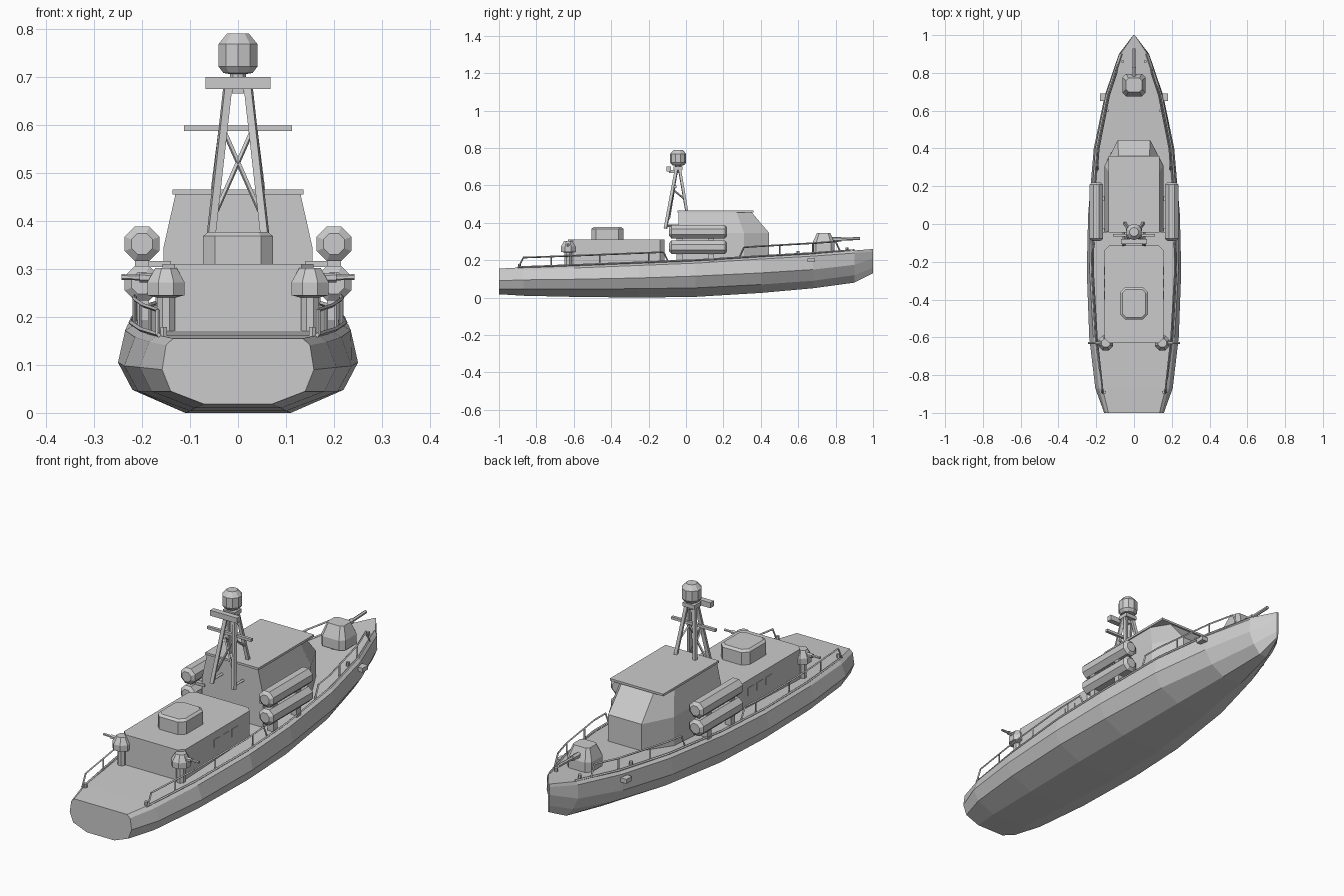
import bpy, bmesh, math
from mathutils import Vector

if "Cube" in bpy.data.objects:
    bpy.data.objects.remove(bpy.data.objects["Cube"])

GREY = bpy.data.materials.new("ship grey")
GREY.use_nodes = True
GREY.diffuse_color = (0.6, 0.6, 0.6, 1)
GREY.node_tree.nodes["Principled BSDF"].inputs["Base Color"].default_value = (0.6, 0.6, 0.6, 1)


def finish(name, bm):
    bmesh.ops.recalc_face_normals(bm, faces=bm.faces)
    mesh = bpy.data.meshes.new(name)
    bm.to_mesh(mesh)
    bm.free()
    mesh.materials.append(GREY)
    ob = bpy.data.objects.new(name, mesh)
    bpy.context.collection.objects.link(ob)
    return ob


def loft(name, rings):
    """Skin a list of closed point rings and cap both ends."""
    bm = bmesh.new()
    vs = [[bm.verts.new(p) for p in r] for r in rings]
    n = len(vs[0])
    for a, b in zip(vs, vs[1:]):
        for i in range(n):
            j = (i + 1) % n
            bm.faces.new((a[i], a[j], b[j], b[i]))
    bm.faces.new(vs[0])
    bm.faces.new(vs[-1])
    return finish(name, bm)


def box(name, x, y, z):
    ring = lambda h: [(x[0], y[0], h), (x[1], y[0], h), (x[1], y[1], h), (x[0], y[1], h)]
    return loft(name, [ring(z[0]), ring(z[1])])


def chamfered(hx, y0, y1, z, c):
    """Rectangle outline with cut corners."""
    half = [(hx - c, y0), (hx, y0 + c), (hx, y1 - c), (hx - c, y1)]
    return [(x, y, z) for x, y in half] + [(-x, y, z) for x, y in reversed(half)]


def lathe(name, centre, profile, sides=8, axis="Z"):
    """Turn (radius, distance) pairs around an axis."""
    rings = []
    for r, d in profile:
        ring = []
        for k in range(sides):
            a = math.tau * (k + 0.5) / sides
            u, v = r * math.cos(a), r * math.sin(a)
            p = {"X": (d, u, v), "Y": (u, d, v), "Z": (u, v, d)}[axis]
            ring.append(Vector(centre) + Vector(p))
        rings.append(ring)
    return loft(name, rings)


def tube(name, pts, r, sides=4):
    """Thin bars joining consecutive points."""
    bm = bmesh.new()
    for a, b in zip(pts, pts[1:]):
        a, b = Vector(a), Vector(b)
        rot = (b - a).to_track_quat("Z", "Y")
        m = rot.to_matrix().to_4x4()
        m.translation = (a + b) / 2
        bmesh.ops.create_cone(bm, cap_ends=True, segments=sides, radius1=r, radius2=r,
                              depth=(b - a).length, matrix=m)
    return finish(name, bm)


# Hull: y, deck half width, widest, chine, bottom half widths, then heights
STATIONS = [
    (-1.00, .150, .158, .140, .070, .155, .090, .045, .018),
    (-0.87, .185, .205, .180, .090, .162, .095, .045, .010),
    (-0.60, .215, .237, .208, .100, .172, .098, .045, .004),
    (-0.25, .235, .250, .220, .110, .186, .105, .048, .000),
    (0.05, .230, .243, .210, .105, .198, .115, .052, .004),
    (0.40, .205, .213, .175, .080, .220, .132, .070, .025),
    (0.68, .150, .155, .115, .050, .236, .150, .090, .050),
    (0.90, .078, .080, .055, .020, .252, .175, .120, .080),
    (1.00, .004, .004, .004, .003, .260, .210, .160, .130),
]
rings = []
for y, wd, ww, wc, wb, zd, zw, zc, zb in STATIONS:
    half = [(wb, zb), (wc, zc), (ww, zw), (wd, zd - .014), (wd * .9, zd)]
    rings.append([(x, y, z) for x, z in half] + [(-x, y, z) for x, z in reversed(half)])
loft("hull", rings)


def deck(y):
    """Deck edge half width and height at a position along the hull."""
    for a, b in zip(STATIONS, STATIONS[1:]):
        if y <= b[0]:
            t = (y - a[0]) / (b[0] - a[0])
            return a[1] + t * (b[1] - a[1]), a[5] + t * (b[5] - a[5])


# Aft deckhouse and its roof hatch
loft("aft_house", [chamfered(.157, -.63, -.115, z, .025) for z in (.15, .31)])
loft("hatch", [chamfered(.073, -.505, -.335, .30, .025), chamfered(.073, -.505, -.335, .368, .025),
               chamfered(.062, -.494, -.346, .377, .02)])


# Bridge with faceted, raked front
def bridge_ring(z, w, side, nose, front):
    half = [(w, -.04), (w, side), (nose, front)]
    return [(x, y, z) for x, y in half] + [(-x, y, z) for x, y in reversed(half)]


loft("bridge", [bridge_ring(.17, .157, .31, .085, .445), bridge_ring(.345, .155, .31, .085, .445),
                bridge_ring(.457, .130, .27, .082, .35)])
box("bridge_roof", (-.136, .136), (-.045, .36), (.455, .465))

# Lattice mast
for s in (-1, 1):
    tube("mast_aft_leg", [(s * .056, -.11, .37), (s * .02, -.05, .69)], .011)
    tube("mast_front_leg", [(s * .05, .005, .455), (s * .02, -.035, .69)], .010)
    tube("mast_brace", [(s * .045, -.09, .42), (-s * .028, -.062, .585)], .005)
    tube("mast_side_brace", [(s * .03, -.072, .58), (s * .04, -.012, .53)], .005)
    tube("mast_bracket", [(s * .054, -.107, .385), (s * .054, -.035, .385)], .007)
box("mast_yard", (-.112, .112), (-.066, -.052), (.587, .599))
box("mast_cap", (-.03, .03), (-.068, -.018), (.682, .70))
box("radar_bar", (-.068, .068), (-.105, -.08), (.675, .70))
box("radar_arm", (-.012, .012), (-.09, -.04), (.665, .683))
lathe("radome", (0, -.042, 0), [(.018, .69), (.018, .706), (.032, .708), (.043, .722),
                                (.043, .768), (.024, .79)], 10)

# Bow gun
loft("bow_turret", [chamfered(.062, .675, .795, .245, .02), chamfered(.062, .675, .795, .29, .02),
                    chamfered(.042, .70, .772, .345, .012)])
lathe("bow_turret_ring", (0, .735, 0), [(.05, .215), (.05, .25)], 10)
tube("bow_barrel", [(0, .77, .31), (0, .93, .316)], .008, 6)
tube("bow_barrel_sleeve", [(0, .76, .31), (0, .83, .312)], .013, 6)

for s in (-1, 1):
    # Stacked launch canisters on brackets
    for z in (.352, .27):
        lathe("launch_canister", (s * .2, 0, z),
              [(.024, -.09), (.039, -.078), (.039, .208), (.024, .22)], 8, "Y")
    for y in (-.035, .135):
        box("canister_stand", sorted((s * .185, s * .215)), (y - .015, y + .015), (.18, .25))
        box("canister_spacer", sorted((s * .185, s * .215)), (y - .015, y + .015), (.295, .325))
        box("canister_bracket", sorted((s * .14, s * .2)), (y - .01, y + .01), (.304, .316))

    # Stern corner turrets with barrels pointing outboard
    lathe("stern_turret", (s * .15, -.63, 0), [(.02, .16), (.02, .24), (.042, .245), (.042, .272),
                                               (.024, .302)], 8)
    tube("stern_barrel", [(s * .16, -.63, .281), (s * .243, -.63, .283)], .006, 6)
    tube("stern_barrel_sleeve", [(s * .16, -.63, .281), (s * .205, -.63, .282)], .010, 6)

    # Deckhouse side windows as thin plates
    for k in range(3):
        y = -.40 + k * .065
        box("window", sorted((s * .155, s * .159)), (y, y + .045), (.24, .275))

    # Railings follow the deck edge
    def rail(name, ys, height, posts):
        top = []
        for y in ys:
            w, z = deck(y)
            top.append((s * (w - .018), y, z + height))
        ends = [(p[0], p[1] + d, p[2] - height) for p, d in ((top[0], -.025), (top[-1], .025))]
        tube(name, [ends[0]] + top + [ends[1]], .0045)
        for y in posts:
            w, z = deck(y)
            tube(name + "_post", [(s * (w - .018), y, z - .005), (s * (w - .018), y, z + height)], .004)

    rail("aft_rail", (-.87, -.74, -.6, -.25, -.12), .052, (-.72, -.46, -.2))
    rail("bow_rail", (.31, .4, .55, .68, .8), .055, (.5, .68))
    tube("toe_rail", [(s * (deck(y)[0] - .012), y, deck(y)[1] + .002)
                      for y in (-.9, -.6, -.25, .05, .4, .68, .9)], .005)

    # Bollards and anchors
    for y, x in ((-.89, .155), (.60, .14), (.86, .06)):
        lathe("bollard", (s * x, y, deck(y)[1]), [(.008, -.01), (.008, .018)], 6)
    box("anchor", sorted((s * .15, s * .18)), (.65, .69), (.19, .21))
